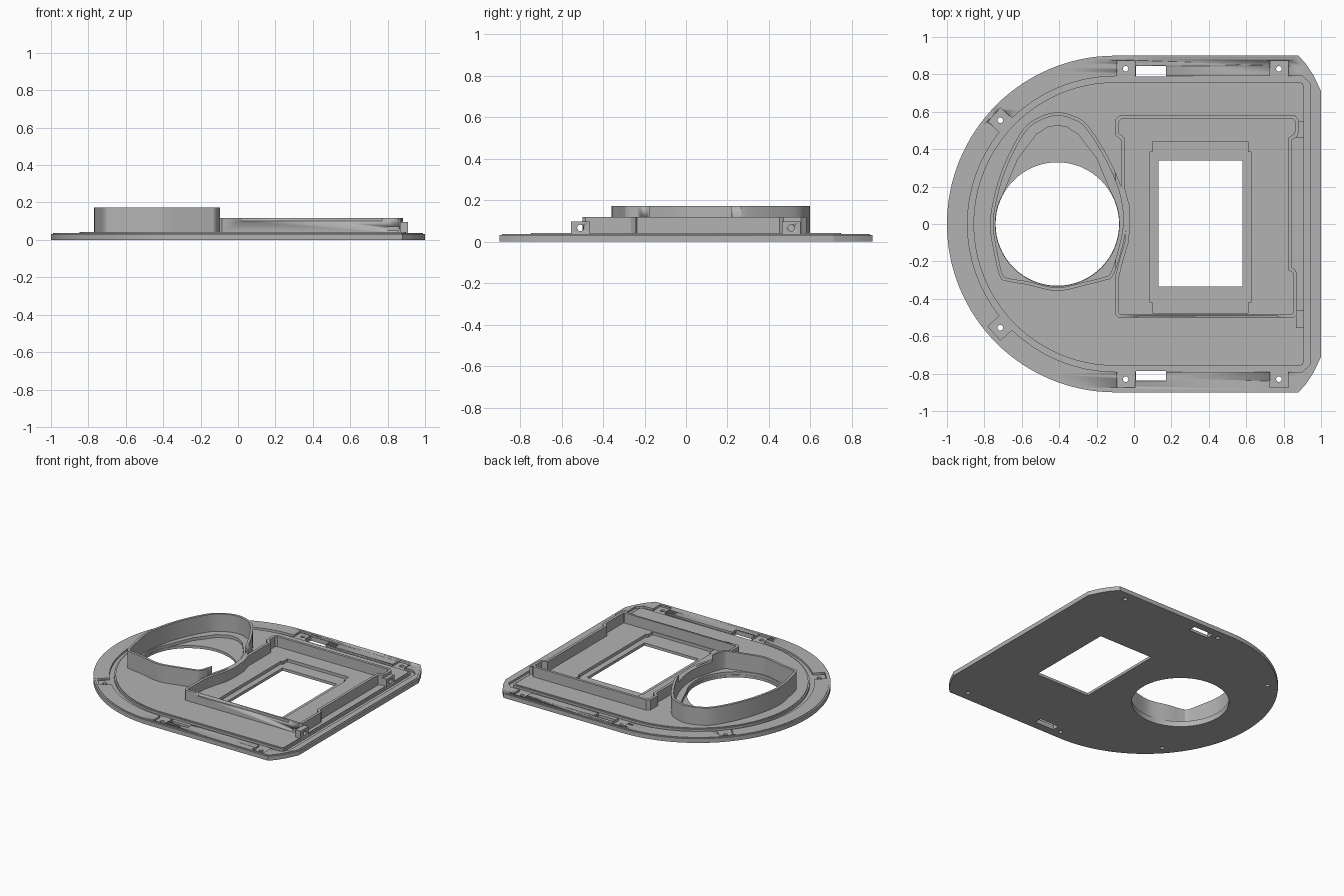
import bpy, math
from mathutils import Vector

if "Cube" in bpy.data.objects:
    bpy.data.objects.remove(bpy.data.objects["Cube"])

grey = bpy.data.materials.new("plain grey")
grey.diffuse_color = (0.45, 0.45, 0.45, 1)
grey.use_nodes = True
grey.node_tree.nodes["Principled BSDF"].inputs["Base Color"].default_value = grey.diffuse_color


def slab(name, loops, z0, z1):
    """Extrude a filled outline; further loops become holes."""
    cu = bpy.data.curves.new(name, 'CURVE')
    cu.dimensions = '2D'
    cu.fill_mode = 'BOTH'
    cu.extrude = (z1 - z0) / 2
    for pts in loops:
        sp = cu.splines.new('POLY')
        sp.points.add(len(pts) - 1)
        for p, q in zip(sp.points, pts):
            p.co = (q[0], q[1], 0, 1)
        sp.use_cyclic_u = True
    tmp = bpy.data.objects.new(name + "_curve", cu)
    bpy.context.collection.objects.link(tmp)
    bpy.context.view_layer.update()
    dg = bpy.context.evaluated_depsgraph_get()
    me = bpy.data.meshes.new_from_object(tmp.evaluated_get(dg))
    bpy.data.objects.remove(tmp)
    for v in me.vertices:
        v.co.z += (z0 + z1) / 2
    me.materials.clear()
    me.materials.append(grey)
    ob = bpy.data.objects.new(name, me)
    bpy.context.collection.objects.link(ob)
    bpy.ops.object.select_all(action='DESELECT')
    ob.select_set(True)
    bpy.context.view_layer.objects.active = ob
    bpy.ops.object.mode_set(mode='EDIT')
    bpy.ops.mesh.select_all(action='SELECT')
    bpy.ops.mesh.remove_doubles(threshold=0.0001)
    bpy.ops.mesh.normals_make_consistent(inside=False)
    bpy.ops.object.mode_set(mode='OBJECT')
    bpy.ops.object.shade_smooth_by_angle(angle=math.radians(25))
    return ob


def rect(x0, x1, y0, y1):
    return [(x0, y0), (x1, y0), (x1, y1), (x0, y1)]


def circle(x, y, r, n=24):
    return [(x + r * math.cos(2 * math.pi * i / n), y + r * math.sin(2 * math.pi * i / n)) for i in range(n)]


def d_shape(r, corner):
    """Half-round left end, straight sides, mirrored right corner points."""
    arc = [(-0.1 + r * math.cos(a), r * math.sin(a))
           for a in [math.pi / 2 + math.pi * i / 64 for i in range(65)]]
    return arc + [(x, -y) for x, y in corner] + corner[::-1]


def smooth_loop(pts, n=6):
    out, m = [], len(pts)
    for i in range(m):
        a, b, c, d = [Vector(pts[(i + k) % m]) for k in (-1, 0, 1, 2)]
        for j in range(n):
            t = j / n
            out.append(tuple(0.5 * (2 * b + (c - a) * t + (2 * a - 5 * b + 4 * c - d) * t * t
                                    + (3 * b - a - 3 * c + d) * t ** 3)))
    return out


def inset(pts, d):
    """Offset a counter-clockwise loop inwards."""
    out, m = [], len(pts)
    for i in range(m):
        a, b, c = [Vector(pts[(i + k) % m]) for k in (-1, 0, 1)]
        e, f = (b - a).normalized(), (c - b).normalized()
        n1, n2 = Vector((-e.y, e.x)), Vector((-f.y, f.x))
        out.append(tuple(b + (n1 + n2) * d / max(0.4, 1 + n1.dot(n2))))
    return out


def cut(ob, cutter):
    m = ob.modifiers.new("cut", 'BOOLEAN')
    m.operation, m.solver, m.object = 'DIFFERENCE', 'EXACT', cutter
    cutter.hide_render = True
    cutter.hide_viewport = True


# Shared outlines and openings
outer = d_shape(0.9, [(0.88, 0.9), (0.92, 0.855), (0.96, 0.795), (1.0, 0.71)])
outer_top = d_shape(0.888, [(0.875, 0.888), (0.912, 0.845), (0.95, 0.785), (0.988, 0.705)])
lens_hole = circle(-0.41, 0, 0.33, 64)
window = rect(0.13, 0.58, -0.335, 0.34)
screws = [(x, s * y) for x, y in ((-0.045, 0.83), (0.775, 0.83), (-0.715, 0.555)) for s in (1, -1)]
slots = [rect(0.012, 0.172, 0.788, 0.845), rect(0.012, 0.172, -0.838, -0.785)]

# Base sheet
slab("base_plate", [outer, lens_hole, window] + [circle(x, y, 0.015, 16) for x, y in screws] + slots, 0, 0.02)

# Raised rim with screw pockets and slots
inner = d_shape(0.79, [(0.9, 0.79), (0.945, 0.75)])
rim_parts = [slab("rim", [outer, inner], 0.02, 0.032),
             slab("rim_top_edge", [outer_top, inner], 0.032, 0.036)]
for i, (x, y) in enumerate(screws):
    if x < -0.5:
        a = math.atan2(y, x + 0.1)
        u, v = Vector((math.cos(a), math.sin(a))), Vector((-math.sin(a), math.cos(a)))
        c = Vector((-0.1, 0))
        pocket = [tuple(c + u * r + v * w) for r, w in ((0.76, -0.05), (0.872, -0.05), (0.872, 0.05), (0.76, 0.05))]
    else:
        s = 1 if y > 0 else -1
        pocket = rect(x - 0.047, x + 0.05, min(s * 0.76, s * 0.874), max(s * 0.76, s * 0.874))
    c = slab("pocket_cutter_%d" % i, [pocket], 0.0195, 0.05)
    for part in rim_parts:
        cut(part, c)
for i, s in enumerate(slots):
    c = slab("slot_cutter_%d" % i, [s], -0.01, 0.06)
    for part in rim_parts:
        cut(part, c)

# Inner deck with window recess and lens recess
stepped = [(0.085, -0.42), (0.1, -0.42), (0.1, -0.475), (0.61, -0.475), (0.61, -0.42), (0.625, -0.42),
           (0.625, 0.385), (0.61, 0.385), (0.61, 0.44), (0.1, 0.44), (0.1, 0.385), (0.085, 0.385)]
bowl = [(-0.41 + 0.332 * math.cos(a), 0.332 * math.sin(a))
        for a in [math.radians(150 + 6 * i) for i in range(41)]]
bowl += [(-0.2, 0.35), (-0.3, 0.48), (-0.36, 0.518), (-0.41, 0.527), (-0.46, 0.518), (-0.52, 0.48), (-0.62, 0.35)]
deck_lo = d_shape(0.758, [(0.885, 0.758), (0.902, 0.752), (0.908, 0.735)])
deck_hi = d_shape(0.748, [(0.878, 0.748), (0.892, 0.742), (0.898, 0.728)])
slab("deck", [deck_lo, stepped, bowl], 0.02, 0.036)
slab("deck_top", [deck_hi, stepped, bowl], 0.036, 0.042)

# Teardrop lens wall, lower where it joins the box
tear = smooth_loop([(-0.04, 0), (-0.06, 0.17), (-0.14, 0.36), (-0.25, 0.53), (-0.33, 0.58), (-0.41, 0.597),
                    (-0.5, 0.575), (-0.59, 0.51), (-0.68, 0.35), (-0.74, 0.18), (-0.77, 0.0),
                    (-0.745, -0.17), (-0.715, -0.285), (-0.67, -0.308), (-0.57, -0.325), (-0.41, -0.358),
                    (-0.25, -0.325), (-0.16, -0.302), (-0.115, -0.28), (-0.075, -0.17)])
tear_in = inset(tear, 0.018)
slab("lens_wall", [tear, tear_in], 0.036, 0.118)
upper = slab("lens_wall_upper", [tear, tear_in], 0.118, 0.172)
cut(upper, slab("lens_wall_cutter", [rect(-0.095, 0.1, -0.8, 0.8)], 0.1, 0.3))

# Box wall around the window
box = [(-0.1, -0.485), (-0.085, -0.5), (0.855, -0.5), (0.872, -0.485), (0.872, -0.265), (0.862, -0.245),
       (0.845, -0.235), (0.845, 0.45), (0.875, 0.47), (0.882, 0.5), (0.882, 0.555), (0.86, 0.582),
       (-0.075, 0.582), (-0.1, 0.56), (-0.1, 0.475), (-0.07, 0.45), (-0.07, 0.19), (-0.045, 0.1),
       (-0.04, 0), (-0.05, -0.1), (-0.075, -0.18), (-0.09, -0.24), (-0.1, -0.28)]
wall = slab("box_wall", [box, inset(box, 0.02)], 0.036, 0.118)
cut(wall, slab("front_notch_cutter", [rect(0.02, 0.77, -0.51, -0.493)], 0.1, 0.13))
cut(wall, slab("corner_notch_cutter", [rect(0.8, 0.86, -0.51, -0.493)], 0.05, 0.072))

# Drilled side brackets
for name, y0, y1 in (("front_bracket", -0.555, -0.462), ("back_bracket", 0.462, 0.552)):
    b = slab(name, [rect(0.865, 0.908, y0, y1)], 0.036, 0.097)
    drill = slab(name + "_drill", [circle(0, 0, 0.016, 16)], -0.05, 0.05)
    drill.rotation_euler = (0, math.pi / 2, 0)
    drill.location = (0.9, (y0 + y1) / 2, 0.066)
    cut(b, drill)
